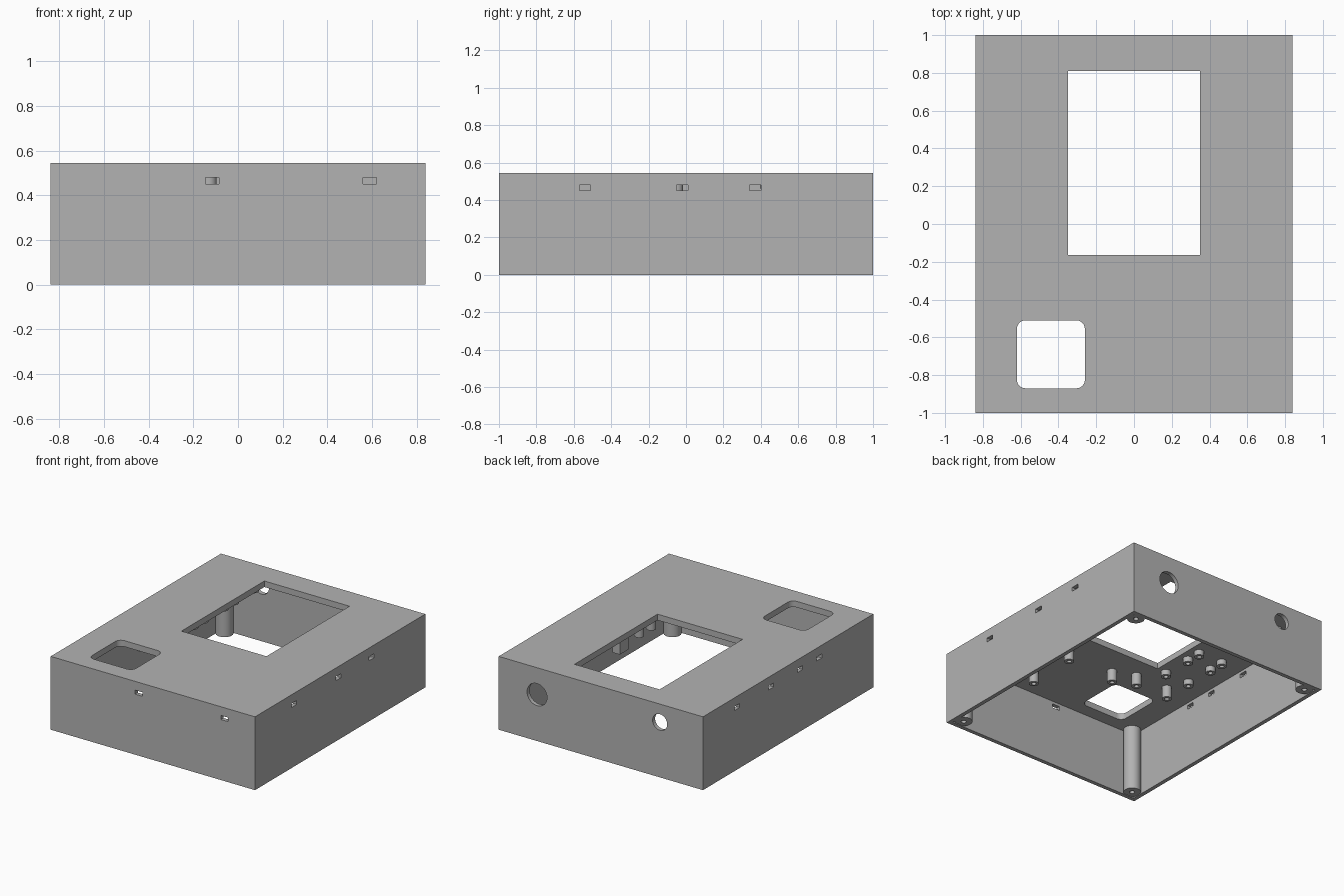
import bpy, bmesh, math
from mathutils import Matrix, Vector

old = bpy.data.objects.get("Cube")
if old:
    bpy.data.objects.remove(old, do_unlink=True)

W, D, H = 0.84, 1.0, 0.545      # half width, half depth, height
WALL, PLATE = 0.03, 0.045       # side wall and top plate thickness
CEIL = H - PLATE

grey = bpy.data.materials.new("plain grey")
grey.use_nodes = True
colour = (0.45, 0.45, 0.45, 1)
grey.diffuse_color = colour
grey.node_tree.nodes["Principled BSDF"].inputs["Base Color"].default_value = colour


def make(name, bm):
    bmesh.ops.recalc_face_normals(bm, faces=bm.faces)
    mesh = bpy.data.meshes.new(name)
    bm.to_mesh(mesh)
    bm.free()
    mesh.materials.append(grey)
    ob = bpy.data.objects.new(name, mesh)
    bpy.context.collection.objects.link(ob)
    return ob


def add_box(bm, lo, hi, corner=0):
    lo, hi = Vector(lo), Vector(hi)
    m = Matrix.Translation((lo + hi) / 2) @ Matrix.Diagonal((*(hi - lo), 1))
    verts = bmesh.ops.create_cube(bm, size=1, matrix=m)["verts"]
    if corner:
        upright = {e for v in verts for e in v.link_edges
                   if abs(e.verts[0].co.z - e.verts[1].co.z) > 0.01}
        bmesh.ops.bevel(bm, geom=list(upright), offset=corner, segments=6,
                        profile=0.5, affect='EDGES')


def cut(target, name, bm):
    cutter = make(name, bm)
    cutter.hide_render = True
    mod = target.modifiers.new(name, 'BOOLEAN')
    mod.operation, mod.solver, mod.object = 'DIFFERENCE', 'EXACT', cutter
    bpy.context.view_layer.objects.active = target
    bpy.ops.object.modifier_apply(modifier=name)
    bpy.data.objects.remove(cutter, do_unlink=True)


def smooth(ob):
    bpy.ops.object.select_all(action='DESELECT')
    ob.select_set(True)
    bpy.context.view_layer.objects.active = ob
    bpy.ops.object.shade_smooth_by_angle(angle=math.radians(30))


def standoff(name, x, y, tip, r, bore, depth, n=32):
    """Hollow screw post hanging from the top plate."""
    bm = bmesh.new()
    profile = [(r, CEIL + 0.01), (r, tip), (bore, tip), (bore, tip + depth)]
    rings = []
    for rad, z in profile:
        rings.append([bm.verts.new((x + rad * math.cos(2 * math.pi * i / n),
                                    y + rad * math.sin(2 * math.pi * i / n), z))
                      for i in range(n)])
    for a, b in zip(rings, rings[1:]):
        for i in range(n):
            j = (i + 1) % n
            bm.faces.new((a[i], a[j], b[j], b[i]))
    bm.faces.new(rings[0])
    bm.faces.new(rings[-1])
    smooth(make(name, bm))


# Open-bottomed case
bm = bmesh.new()
add_box(bm, (-W, -D, 0), (W, D, H))
case = make("case_shell", bm)
bm = bmesh.new()
add_box(bm, (WALL - W, WALL - D, -0.1), (W - WALL, D - WALL, CEIL))
cut(case, "cavity", bm)

# Top openings, cable holes and side slots
bm = bmesh.new()
add_box(bm, (-0.35, -0.165, 0.45), (0.35, 0.81, 0.6))
add_box(bm, (-0.62, -0.87, 0.45), (-0.26, -0.51, 0.6), corner=0.045)
for x, z, r in ((0.525, 0.345, 0.082), (-0.485, 0.41, 0.06)):
    bmesh.ops.create_cone(bm, cap_ends=True, segments=40, radius1=r, radius2=r, depth=0.15,
                          matrix=Matrix.Translation((x, D, z)) @ Matrix.Rotation(math.pi / 2, 4, 'X'))
for x in (-0.115, 0.59):
    add_box(bm, (x - 0.03, -D - 0.05, 0.45), (x + 0.03, -D + 0.05, 0.48))
for side, places in ((1, (-0.54, -0.02, 0.37)), (-1, (-0.365, -0.14, 0.2, 0.6))):
    for y in places:
        x = side * W
        add_box(bm, (x - 0.05, y - 0.03, 0.45), (x + 0.05, y + 0.03, 0.48))
cut(case, "openings", bm)
smooth(case)

# Full-height corner posts
for sx in (-1, 1):
    for sy in (-1, 1):
        standoff("corner_post", sx * 0.755, sy * 0.92, 0.005, 0.06, 0.018, 0.1)

# Short standoffs in three groups beside the window
for y in (-0.16, 0.075, 0.195, 0.43, 0.55, 0.785):
    for x in (-0.42, -0.622):
        standoff("short_standoff", x, y, 0.46, 0.034, 0.016, 0.03)

# Long standoffs around the front openings
for x, y in ((0.27, -0.75), (0.28, -0.36), (-0.13, -0.39), (-0.293, -0.323), (-0.565, -0.323)):
    standoff("long_standoff", x, y, 0.41, 0.034, 0.016, 0.06)

# Supports on the other side of the window
for y in (-0.19, -0.05):
    standoff("side_standoff", 0.42, y, 0.41, 0.034, 0.016, 0.06)
bm = bmesh.new()
add_box(bm, (0.39, 0.12, 0.38), (0.45, 0.22, CEIL + 0.01))
make("side_block", bm)
